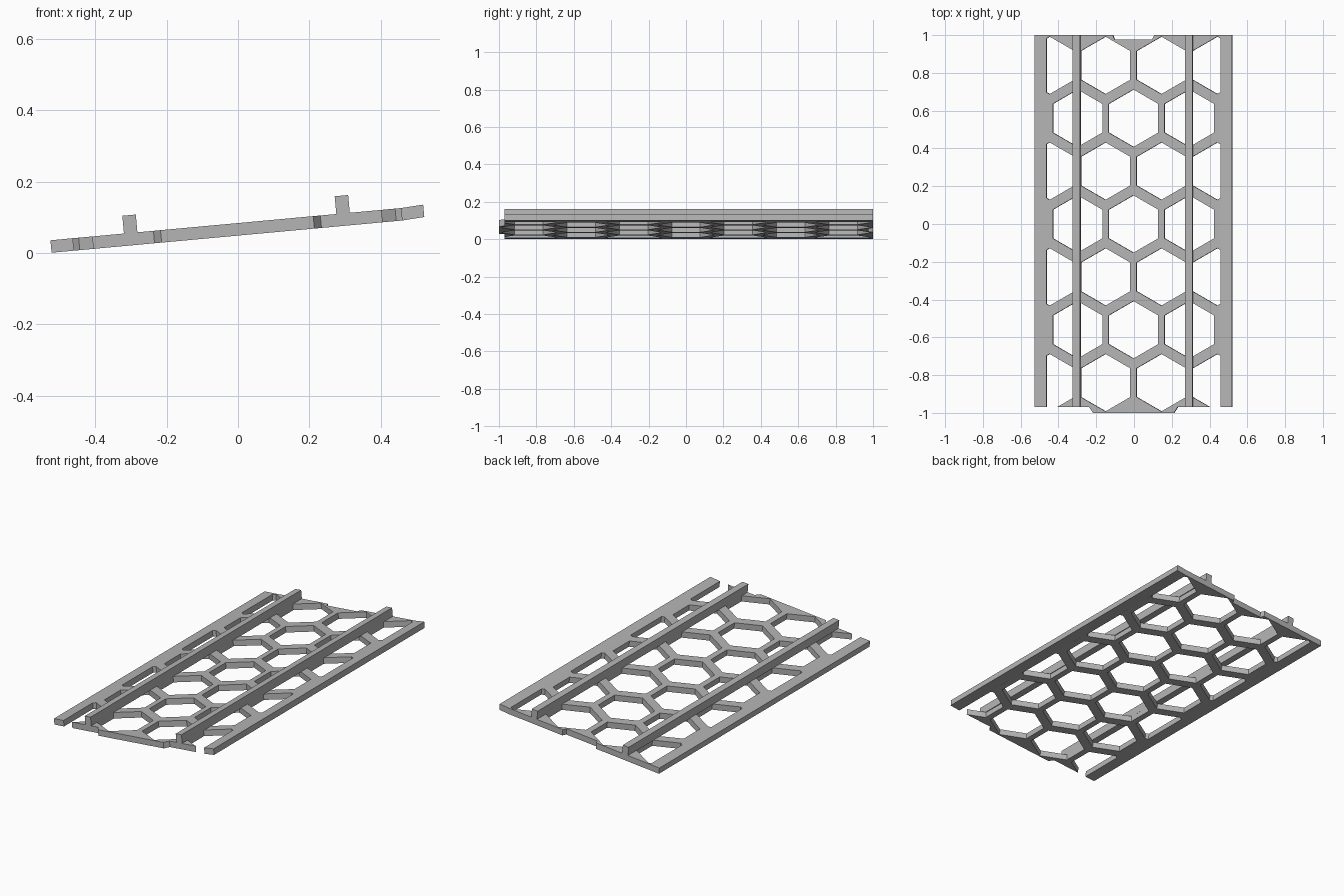
import bpy, bmesh, math
from mathutils import Matrix

old = bpy.data.objects.get("Cube")
if old:
    bpy.data.objects.remove(old, do_unlink=True)

GREY = (0.46, 0.46, 0.46, 1)
mat = bpy.data.materials.new("grey_metal")
mat.use_nodes = True
mat.diffuse_color = GREY
mat.node_tree.nodes["Principled BSDF"].inputs["Base Color"].default_value = GREY

THICK = 0.035
TILT = Matrix.Translation((0, 0, 0.0485)) @ Matrix.Rotation(-math.radians(5.25), 4, 'Y')


def prism(bm, outline, z0, z1):
    """Extrude a flat outline from z0 up to z1."""
    face = bm.faces.new([bm.verts.new((x, y, z0)) for x, y in outline])
    top = bmesh.ops.extrude_face_region(bm, geom=[face])["geom"]
    bmesh.ops.translate(bm, vec=(0, 0, z1 - z0),
                        verts=[v for v in top if isinstance(v, bmesh.types.BMVert)])


def make(name, outlines, z0, z1):
    bm = bmesh.new()
    for outline in outlines:
        prism(bm, outline, z0, z1)
    bmesh.ops.recalc_face_normals(bm, faces=bm.faces)
    mesh = bpy.data.meshes.new(name)
    bm.to_mesh(mesh)
    bm.free()
    mesh.materials.append(mat)
    ob = bpy.data.objects.new(name, mesh)
    bpy.context.collection.objects.link(ob)
    ob.matrix_world = TILT
    return ob


def strip(x0, x1):
    return [(x0, -0.97), (x1, -0.97), (x1, 1), (x0, 1)]


def hexagon(cx, cy, r=0.152):
    return [(cx + r * math.sin(k * math.pi / 3), cy + r * math.cos(k * math.pi / 3))
            for k in range(6)]


# Perforated plate with a stepped front edge and a notched back edge
half = [(0.215, -1), (0.235, -0.97), (0.465, -0.97), (0.465, 1), (0.11, 1), (0.1, 0.977)]
plate = make("honeycomb_plate", [half + [(-x, y) for x, y in reversed(half)]], 0, THICK)

# Staggered rows of hexagonal holes
PITCH_X, PITCH_Y = 0.297, 0.28
holes = []
for row in range(-3, 4):
    if row % 2:
        columns = (-1.5, -0.5, 0.5, 1.5)
    else:
        columns = (-1, 0, 1)
    holes += [hexagon(c * PITCH_X, row * PITCH_Y) for c in columns]
cutter = make("hole_cutter", holes, -0.1, 0.1)
cutter.hide_render = True

cut = plate.modifiers.new("holes", 'BOOLEAN')
cut.operation = 'DIFFERENCE'
cut.solver = 'EXACT'
cut.object = cutter
bpy.context.view_layer.objects.active = plate
bpy.ops.object.modifier_apply(modifier=cut.name)
bpy.data.objects.remove(cutter, do_unlink=True)

# Solid side borders and raised rails
for side, sign in (("left", 1), ("right", -1)):
    border = make(side + "_border", [strip(*sorted((sign * 0.462, sign * 0.525)))], 0, THICK)
    make(side + "_rail", [strip(*sorted((sign * 0.28, sign * 0.318)))], THICK - 0.002, THICK + 0.05)
    # The left border turns up slightly at its outer edge
    if sign > 0:
        for v in border.data.vertices:
            if v.co.x > 0.5:
                v.co.z += 0.004
